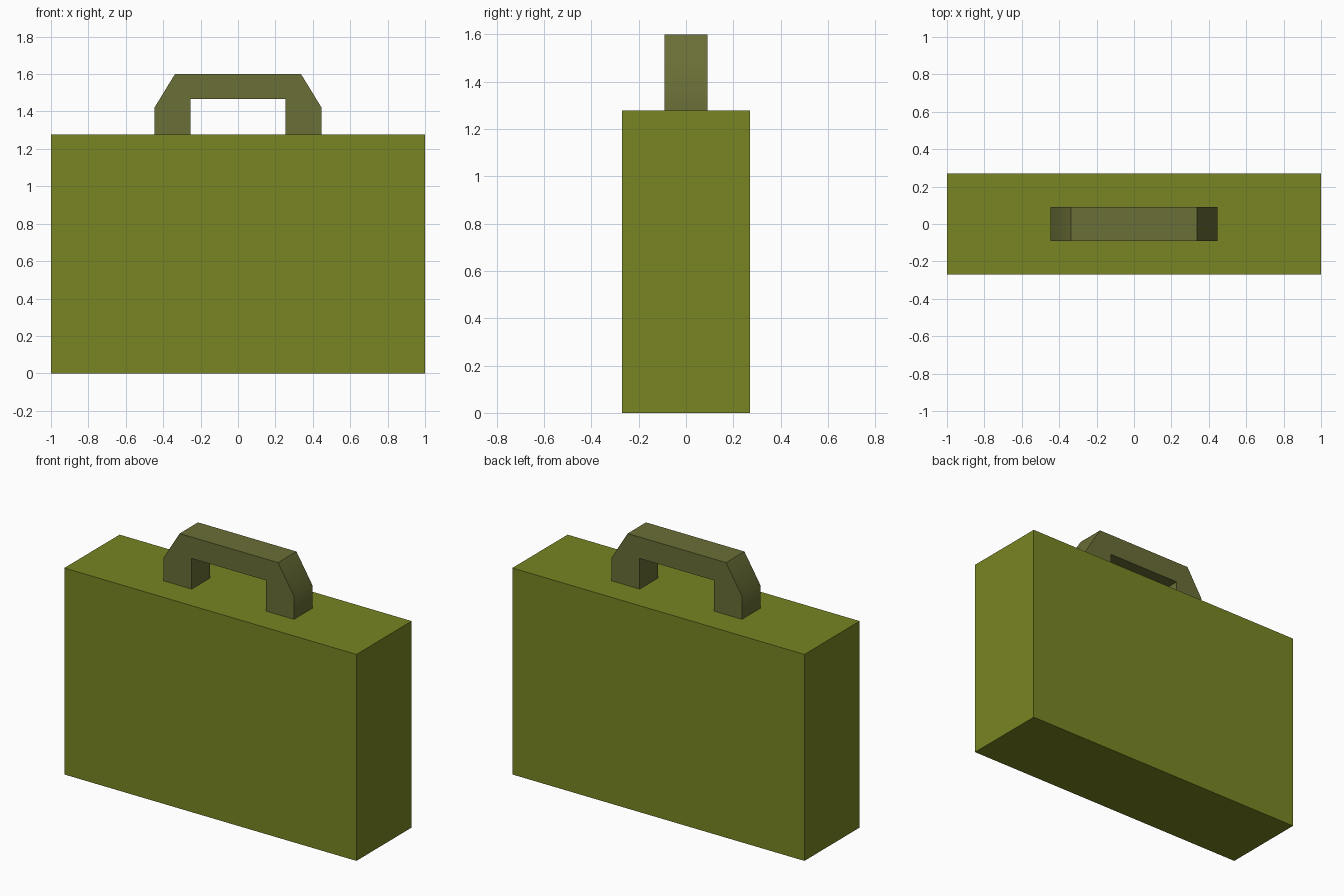
import bpy, bmesh, math

if "Cube" in bpy.data.objects:
    bpy.data.objects.remove(bpy.data.objects["Cube"])


def material(name, rgb):
    m = bpy.data.materials.new(name)
    m.diffuse_color = (*rgb, 1.0)
    m.use_nodes = True
    m.node_tree.nodes["Principled BSDF"].inputs["Base Color"].default_value = m.diffuse_color
    return m


def extrude_profile(name, points, half_depth, mat):
    """Extrude an x-z outline symmetrically along y."""
    bm = bmesh.new()
    face = bm.faces.new([bm.verts.new((x, -half_depth, z)) for x, z in points])
    ext = bmesh.ops.extrude_face_region(bm, geom=[face])
    verts = [v for v in ext["geom"] if isinstance(v, bmesh.types.BMVert)]
    bmesh.ops.translate(bm, vec=(0, 2 * half_depth, 0), verts=verts)
    bmesh.ops.recalc_face_normals(bm, faces=bm.faces)
    mesh = bpy.data.meshes.new(name)
    bm.to_mesh(mesh)
    bm.free()
    obj = bpy.data.objects.new(name, mesh)
    bpy.context.collection.objects.link(obj)
    mesh.materials.append(mat)
    return obj


olive = material("olive green", (0.188, 0.235, 0.016))
drab = material("drab olive", (0.144, 0.156, 0.037))

TOP = 1.278

# Case body
extrude_profile("case_body", [(-1, 0), (1, 0), (1, TOP), (-1, TOP)], 0.27, olive)

# Carrying handle: right half of the arch, mirrored to the left
half = [(0.254, 1.468), (0.254, TOP), (0.446, TOP), (0.446, 1.422), (0.337, 1.6)]
outline = half + [(-x, z) for x, z in reversed(half)]
handle = extrude_profile("handle", outline, 0.09, drab)

# Soft shading only across the shallow bend on the outer sides
bpy.context.view_layer.objects.active = handle
handle.select_set(True)
bpy.ops.object.shade_smooth_by_angle(angle=math.radians(40))
